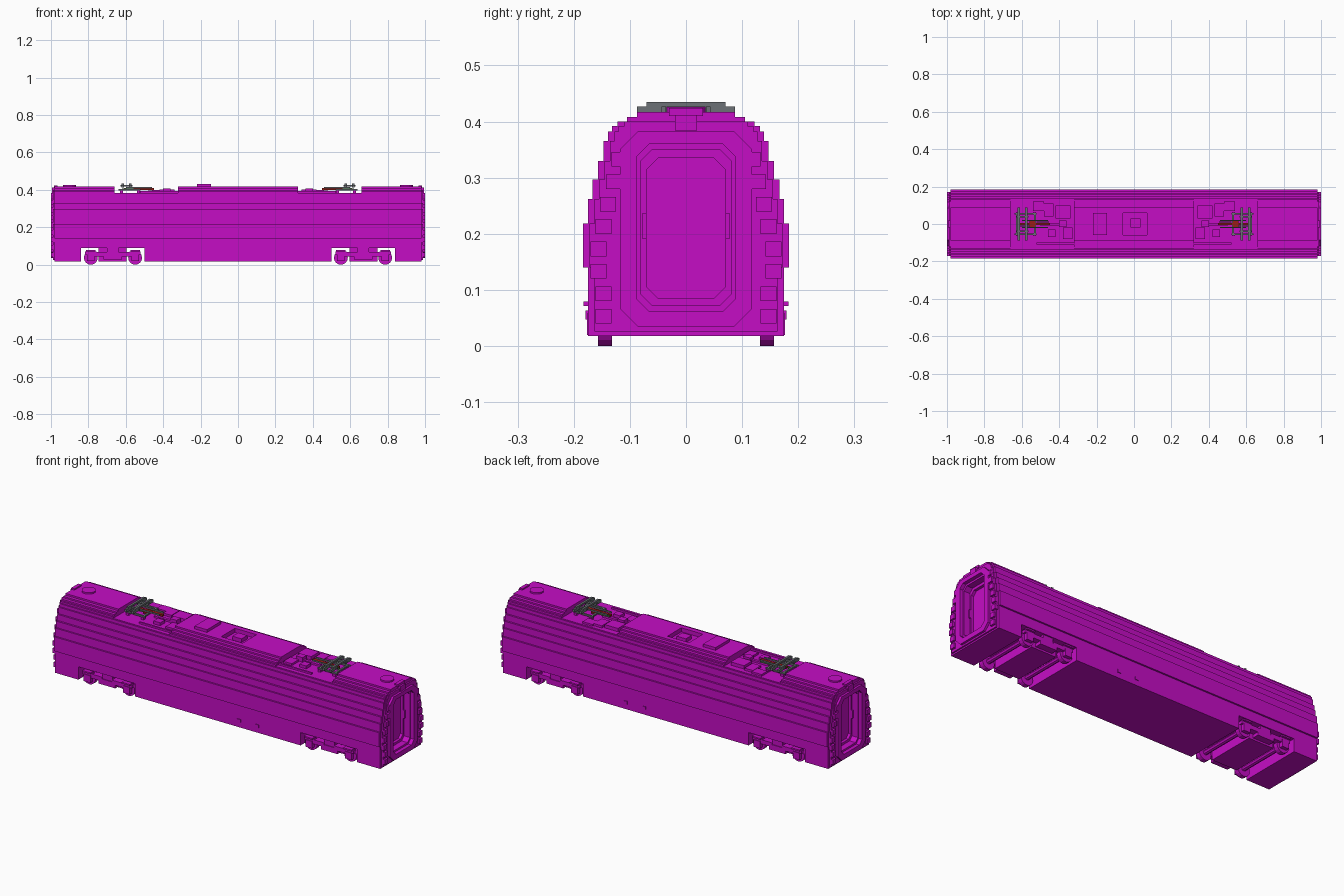
import bpy, bmesh, math
from mathutils import Matrix, Vector

cube = bpy.data.objects.get("Cube")
if cube:
    bpy.data.objects.remove(cube, do_unlink=True)


def material(name, rgb):
    m = bpy.data.materials.new(name)
    m.use_nodes = True
    m.diffuse_color = (*rgb, 1)
    node = next(n for n in m.node_tree.nodes if n.type == 'BSDF_PRINCIPLED')
    node.inputs["Base Color"].default_value = (*rgb, 1)
    return m


MAGENTA = material("magenta", (0.56, 0.004, 0.56))
GREY = material("slate grey", (0.15, 0.165, 0.18))
RED = material("dark red", (0.33, 0.012, 0.008))
GREEN = material("dark green", (0.05, 0.20, 0.05))


def finish(name, bm, mat):
    bmesh.ops.recalc_face_normals(bm, faces=bm.faces[:])
    me = bpy.data.meshes.new(name)
    bm.to_mesh(me)
    bm.free()
    me.materials.append(mat)
    ob = bpy.data.objects.new(name, me)
    bpy.context.scene.collection.objects.link(ob)
    return ob


def add_prism(bm, pts, x0, x1):
    """Extrude a (y, z) outline along x."""
    a = [bm.verts.new((x0, y, z)) for y, z in pts]
    b = [bm.verts.new((x1, y, z)) for y, z in pts]
    bm.faces.new(a)
    bm.faces.new(b[::-1])
    n = len(pts)
    for i in range(n):
        j = (i + 1) % n
        bm.faces.new((a[i], a[j], b[j], b[i]))


def add_box(bm, x, y, z):
    x0, x1 = sorted(x)
    add_prism(bm, [(y[0], z[0]), (y[1], z[0]), (y[1], z[1]), (y[0], z[1])], x0, x1)


def add_disc(bm, centre, r, depth, axis, sides=16):
    rot = Matrix.Rotation(math.pi / 2, 4, 'X') if axis == 'Y' else Matrix()
    bmesh.ops.create_cone(bm, cap_ends=True, segments=sides, radius1=r, radius2=r,
                          depth=depth, matrix=Matrix.Translation(Vector(centre)) @ rot)


def boxes(name, mat, items):
    bm = bmesh.new()
    for x, y, z in items:
        add_box(bm, x, y, z)
    return finish(name, bm, mat)


def octagon(w, z0, z1, c):
    """Upright rectangle with cut corners, half width w."""
    return [(-w + c, z0), (w - c, z0), (w, z0 + c), (w, z1 - c),
            (w - c, z1), (-w + c, z1), (-w, z1 - c), (-w, z0 + c)]


def cut(ob, cutter):
    mod = ob.modifiers.new("cut", 'BOOLEAN')
    mod.operation, mod.solver, mod.object = 'DIFFERENCE', 'EXACT', cutter
    bpy.context.view_layer.objects.active = ob
    bpy.ops.object.modifier_apply(modifier=mod.name)
    bpy.data.objects.remove(cutter, do_unlink=True)


# Stepped cross-section: (top of the step, half width)
STEPS = [(0.14, 0.175), (0.218, 0.184), (0.262, 0.175), (0.297, 0.167),
         (0.33, 0.157), (0.365, 0.147), (0.382, 0.139), (0.392, 0.132),
         (0.40, 0.122), (0.408, 0.105), (0.417, 0.087)]


def section(lo=0.018, hi=0.417, inset=0.0):
    right, z = [], lo
    for top, w in STEPS:
        if z >= hi:
            break
        top = min(top, hi)
        right += [(w - inset, z), (w - inset, top)]
        z = top
    return right + [(-y, z) for y, z in reversed(right)]


LOW_ROOF, ARCH = 0.384, 0.088

# Centre of the body with a sunken roof hatch
bm = bmesh.new()
add_prism(bm, section(), -0.32, 0.32)
centre = finish("body_centre", bm, MAGENTA)
cut(centre, boxes("hatch_cutter", MAGENTA, [((-0.06, 0.07), (-0.06, 0.06), (0.395, 0.45))]))

# Body over the bogies and under the lowered roof
bm = bmesh.new()
for s in (-1, 1):
    for x0, x1, lo, hi in ((0.32, 0.50, 0.018, LOW_ROOF), (0.50, 0.66, ARCH, LOW_ROOF),
                           (0.66, 0.84, ARCH, 0.417)):
        add_prism(bm, section(lo, hi), *sorted((s * x0, s * x1)))
    add_box(bm, (s * 0.595, s * 0.745), (-0.135, 0.135), (0.018, ARCH))
finish("body_bogie_sections", bm, MAGENTA)

for s, side in ((-1, "right"), (1, "left")):
    # End of the body with stepped corridor opening
    bm = bmesh.new()
    add_prism(bm, section(), *sorted((s * 0.84, s * 0.98)))
    end = finish(side + "_body_end", bm, MAGENTA)
    bm = bmesh.new()
    add_prism(bm, octagon(0.08, 0.072, 0.35, 0.02), *sorted((s * 0.945, s * 1.05)))
    cut(end, finish("door_cutter", bm, MAGENTA))
    bm = bmesh.new()
    add_prism(bm, octagon(0.07, 0.085, 0.335, 0.02), *sorted((s * 0.93, s * 1.05)))
    cut(end, finish("door_panel_cutter", bm, MAGENTA))

    # Raised corridor frame
    bm = bmesh.new()
    add_prism(bm, octagon(0.118, 0.035, 0.382, 0.032), *sorted((s * 0.975, s * 1.0)))
    frame = finish(side + "_corridor_frame", bm, MAGENTA)
    bm = bmesh.new()
    add_prism(bm, octagon(0.088, 0.062, 0.36, 0.022), *sorted((s * 0.9, s * 1.05)))
    cut(frame, finish("frame_cutter", bm, MAGENTA))

    # Corrugated outer end ring
    bm = bmesh.new()
    add_prism(bm, section(0.026, 0.40, 0.012), *sorted((s * 0.975, s * 0.988)))
    ring = finish(side + "_end_ring", bm, MAGENTA)
    bm = bmesh.new()
    add_prism(bm, octagon(0.112, 0.04, 0.376, 0.03), *sorted((s * 0.9, s * 1.05)))
    cut(ring, finish("ring_cutter", bm, MAGENTA))
    ribs = []
    for i in range(8):
        z = 0.04 + i * 0.04
        w = next(w for top, w in STEPS if z + 0.026 <= top)
        for t in (-1, 1):
            ribs.append(((s * 0.98, s * 0.999), sorted((t * (w - 0.042), t * (w - 0.014))),
                         (z, z + 0.026)))
    boxes(side + "_end_ribs", MAGENTA, ribs)

    # Door handles and the lamp above the door
    boxes(side + "_door_handles", MAGENTA,
          [((s * 0.94, s * 0.955), (t - 0.004, t + 0.004), (0.192, 0.236)) for t in (-0.074, 0.074)])
    boxes(side + "_top_lamp", MAGENTA, [((s * 0.96, s * 0.995), (-0.02, 0.02), (0.384, 0.412)),
                                        ((s * 0.965, s * 0.985), (-0.03, 0.03), (0.41, 0.424))])

    # Round roof vent
    bm = bmesh.new()
    add_disc(bm, (s * 0.90, 0, 0.419), 0.035, 0.012, 'Z')
    finish(side + "_roof_vent", bm, MAGENTA)

    # Wheels and axles
    bm = bmesh.new()
    for x in (0.55, 0.787):
        for t in (-1, 1):
            add_disc(bm, (s * x, t * 0.144, 0.037), 0.037, 0.025, 'Y')
        add_disc(bm, (s * x, 0, 0.040), 0.013, 0.28, 'Y', 8)
    finish(side + "_wheels", bm, MAGENTA)

    # Bogie side frames, axle boxes and springs
    parts = []
    for t in (-1, 1):
        span = lambda a, b: sorted((t * a, t * b))
        parts += [((s * 0.62, s * 0.72), span(0.13, 0.172), (0.028, 0.058)),
                  ((s * 0.57, s * 0.64), span(0.14, 0.172), (0.045, 0.068)),
                  ((s * 0.70, s * 0.77), span(0.14, 0.172), (0.045, 0.068)),
                  ((s * 0.64, s * 0.70), span(0.13, 0.168), (0.058, ARCH))]
        for x in (0.55, 0.787):
            parts += [((s * (x - 0.02), s * (x + 0.02)), span(0.15, 0.176), (0.02, 0.058)),
                      ((s * (x - 0.03), s * (x + 0.03)), span(0.15, 0.172), (0.055, 0.071)),
                      ((s * (x - 0.025), s * (x + 0.025)), span(0.15, 0.183), (0.071, 0.079))]
    boxes(side + "_bogie_frame", MAGENTA, parts)

    # Roof equipment in the lowered area
    z = LOW_ROOF - 0.004
    boxes(side + "_roof_equipment", MAGENTA, [
        ((s * 0.33, s * 0.38), (-0.08, -0.02), (z, 0.395)),
        ((s * 0.34, s * 0.42), (0.03, 0.10), (z, 0.402)),
        ((s * 0.36, s * 0.40), (-0.015, 0.02), (z, 0.408)),
        ((s * 0.43, s * 0.48), (0.04, 0.11), (z, 0.396)),
        ((s * 0.42, s * 0.46), (-0.07, -0.03), (z, 0.400)),
        ((s * 0.48, s * 0.54), (0.07, 0.12), (z, 0.394)),
        ((s * 0.32, s * 0.52), (-0.11, -0.10), (z, 0.393)),
        ((s * 0.39, s * 0.50), (-0.01, 0.005), (z, 0.394))])

    # Pantograph: base frame, insulators, folded arm and collector bows
    grey = [((s * 0.52, s * 0.64), (t - 0.005, t + 0.005), (0.396, 0.404)) for t in (-0.055, 0.055)]
    grey += [((s * x, s * (x + 0.01)), (-0.06, 0.06), (0.396, 0.404)) for x in (0.525, 0.62)]
    grey += [((s * x, s * (x + 0.012)), (-0.07, 0.07), (0.426, 0.435)) for x in (0.57, 0.61)]
    for x in (0.57, 0.61):
        for t in (-1, 1):
            grey.append(((s * x, s * (x + 0.012)), sorted((t * 0.035, t * 0.087)), (0.413, 0.427)))
    grey += [((s * 0.565, s * 0.628), (t - 0.004, t + 0.004), (0.417, 0.427)) for t in (-0.04, 0.04)]
    grey += [((s * 0.46, s * 0.60), (t - 0.003, t + 0.003), (0.408, 0.416)) for t in (-0.018, 0.018)]
    boxes(side + "_pantograph_frame", GREY, grey)
    boxes(side + "_pantograph_arm", RED, [((s * 0.45, s * 0.61), (-0.006, 0.006), (0.400, 0.411)),
                                          ((s * 0.53, s * 0.56), (-0.02, 0.02), (0.396, 0.405))])
    boxes(side + "_pantograph_links", GREEN, [((s * 0.455, s * 0.52), (0.008, 0.014), (0.398, 0.408)),
                                              ((s * 0.56, s * 0.62), (-0.014, -0.008), (0.398, 0.408))])
    boxes(side + "_insulators", MAGENTA,
          [((s * x, s * (x + 0.016)), (t - 0.008, t + 0.008), (z, 0.397))
           for x in (0.525, 0.615) for t in (-0.055, 0.055)])

# Raised roof box and small unit inside the hatch
boxes("roof_box", MAGENTA, [((-0.22, -0.145), (-0.06, 0.06), (0.41, 0.432))])
boxes("hatch_unit", MAGENTA, [((-0.02, 0.035), (-0.02, 0.03), (0.393, 0.415))])

# Small fittings low on the sides
boxes("side_fittings", MAGENTA, [((x - 0.01, x + 0.01), sorted((t * 0.17, t * 0.179)), (0.047, 0.063))
                                 for x in (0.13, 0.24) for t in (-1, 1)])
